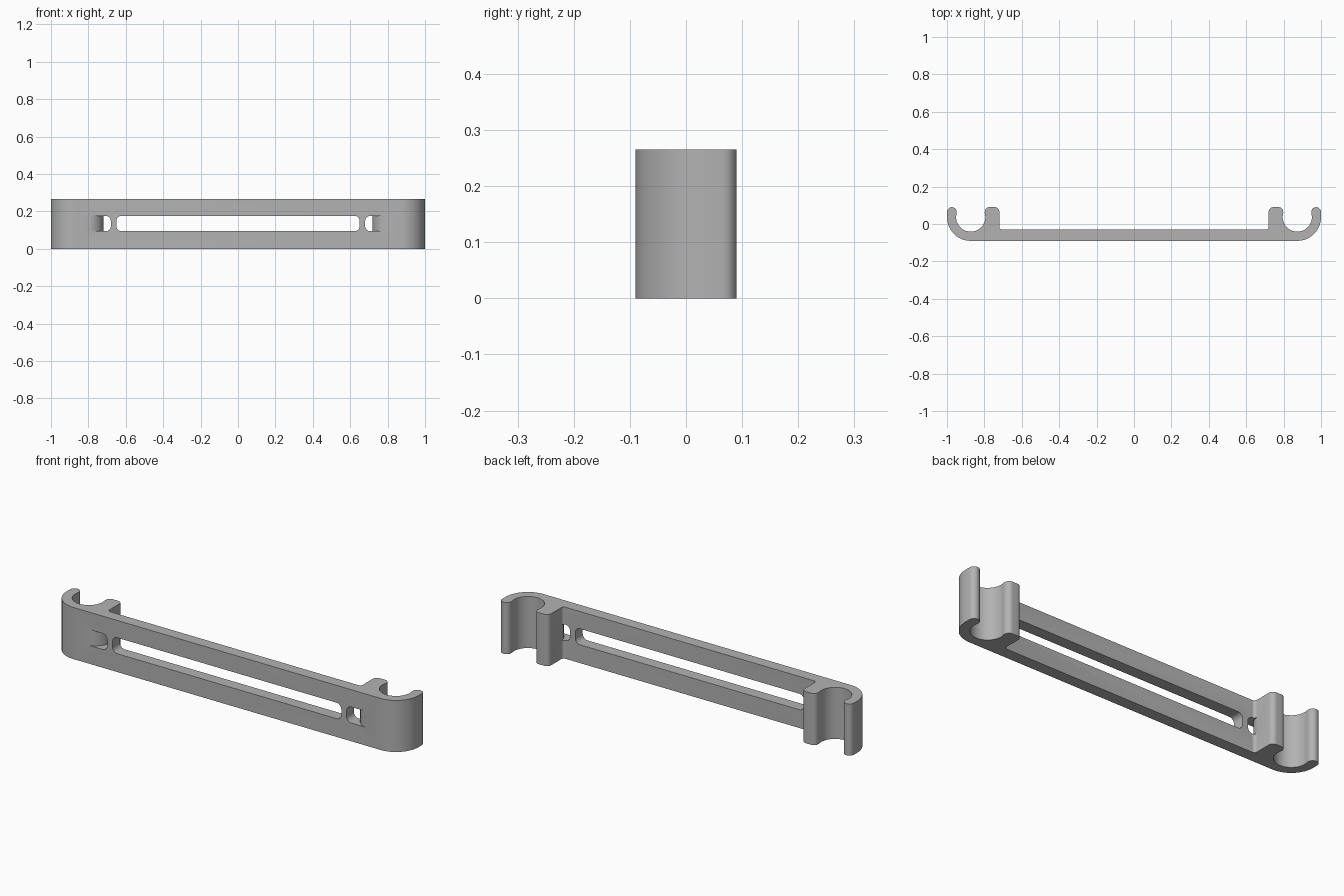
import bpy
import bmesh
from math import cos, sin, radians

HEIGHT = 0.265
SLOT_LOW, SLOT_HIGH = 0.094, 0.176

if "Cube" in bpy.data.objects:
    bpy.data.objects.remove(bpy.data.objects["Cube"])

grey = bpy.data.materials.new("light grey plastic")
grey.use_nodes = True
grey.diffuse_color = (0.45, 0.45, 0.45, 1)
grey.node_tree.nodes["Principled BSDF"].inputs["Base Color"].default_value = grey.diffuse_color


def arc(cx, cy, r, start, end, steps=8):
    angles = [radians(start + (end - start) * i / steps) for i in range(steps + 1)]
    return [(cx + r * cos(a), cy + r * sin(a)) for a in angles]


def prism(name, outline, low, high, upright=True):
    """Extrude an outline along z, or along y when it is drawn in x and z."""
    def place(u, v, d):
        return (u, v, d) if upright else (u, d, v)
    bm = bmesh.new()
    face = bm.faces.new([bm.verts.new(place(u, v, low)) for u, v in outline])
    moved = bmesh.ops.extrude_face_region(bm, geom=[face])["geom"]
    verts = [g for g in moved if isinstance(g, bmesh.types.BMVert)]
    bmesh.ops.translate(bm, verts=verts, vec=place(0, 0, high - low))
    bmesh.ops.recalc_face_normals(bm, faces=bm.faces)
    mesh = bpy.data.meshes.new(name)
    bm.to_mesh(mesh)
    bm.free()
    mesh.materials.append(grey)
    obj = bpy.data.objects.new(name, mesh)
    bpy.context.collection.objects.link(obj)
    return obj


def mirrored(outline):
    return [(-x, y) for x, y in reversed(outline)]


# Bar with an open clip at each end: right half of the outline, then its mirror
clip_x, clip_y = 0.873, 0.037
half = (
    arc(clip_x, clip_y, 0.127, -90, 0, 20)          # outer bend
    + arc(0.974, 0.064, 0.026, 0, 180, 12)          # rounded arm tip
    + arc(clip_x, clip_y, 0.078, 12, -198, 36)      # clip bore
    + arc(0.773, 0.065, 0.025, 0, 90)               # post top
    + arc(0.745, 0.065, 0.025, 90, 180)
    + arc(0.705, -0.015, 0.015, 0, -90, 6)          # post foot
)
holder = prism("clip_bar", half + mirrored(half), 0, HEIGHT)

# Slot cutters
r = 0.027
top, bottom = SLOT_HIGH - r, SLOT_LOW + r
end = arc(0.65 - r, bottom, r, -90, 0) + arc(0.65 - r, top, r, 0, 90)
cutters = [prism("long_slot_cutter", end + mirrored(end), -0.2, 0.2, False)]

window = (arc(0.68 + r, top, r, 90, 180) + arc(0.68 + r, bottom, r, 180, 270)
          + [(0.72, SLOT_LOW), (0.72, SLOT_HIGH)])
ramp = [(0.71, -0.2), (0.80, -0.2)] + arc(0.80, -0.011, 0.08, 270, 180, 16) + [(0.71, -0.011)]
for side, flip in (("left", list), ("right", mirrored)):
    cutters.append(prism(side + "_window_cutter", flip(window), -0.2, 0.2, False))
    cutters.append(prism(side + "_ramp_cutter", flip(ramp), SLOT_LOW, SLOT_HIGH))

bpy.ops.object.select_all(action="DESELECT")
holder.select_set(True)
bpy.context.view_layer.objects.active = holder
for cutter in cutters:
    cutter.hide_render = True
    cut = holder.modifiers.new(cutter.name, "BOOLEAN")
    cut.operation = "DIFFERENCE"
    cut.solver = "EXACT"
    cut.object = cutter
    bpy.ops.object.modifier_apply(modifier=cut.name)
    bpy.data.objects.remove(cutter)

bpy.ops.object.shade_smooth_by_angle(angle=radians(30))
